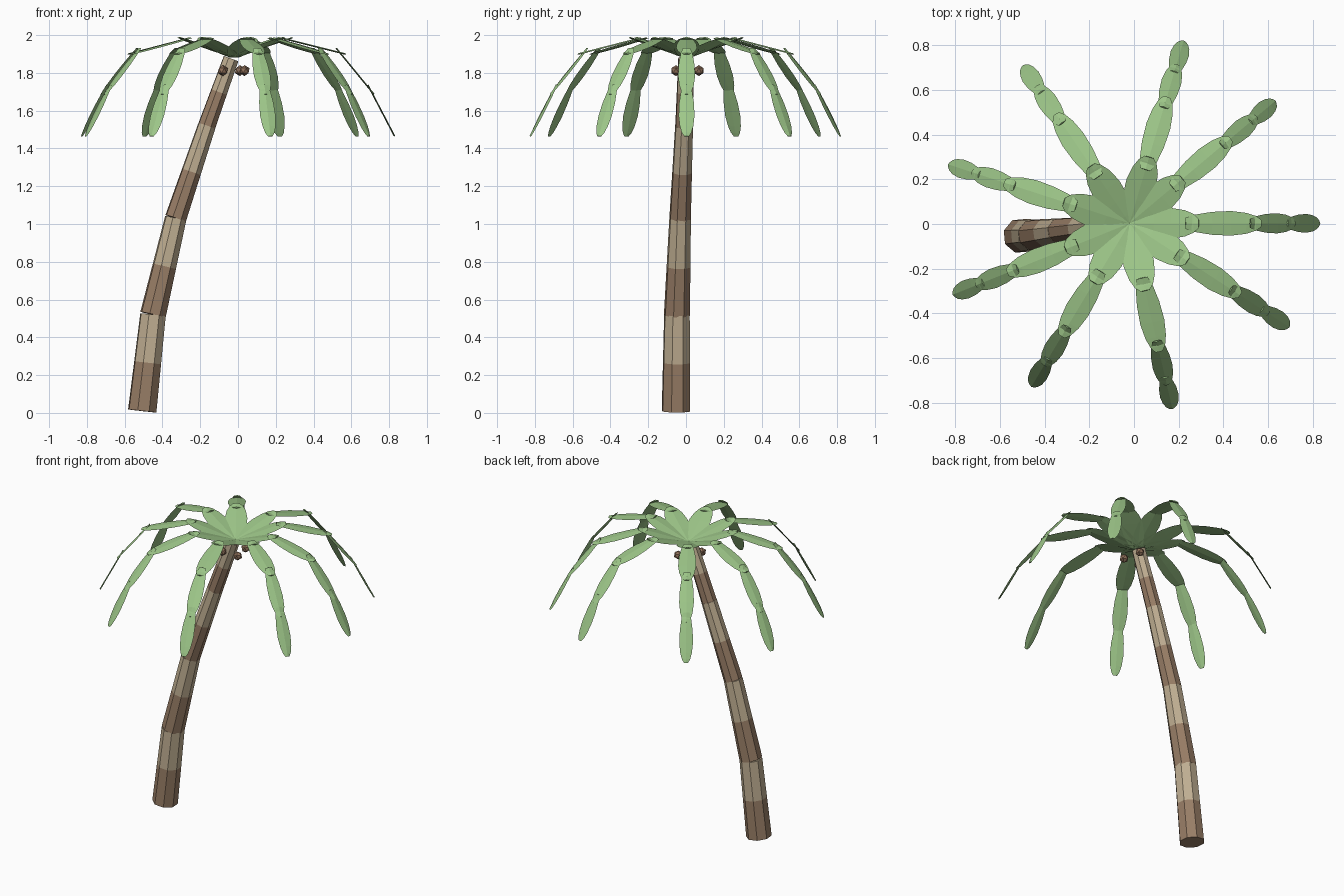
import bpy, bmesh, math
from mathutils import Vector, Matrix

if "Cube" in bpy.data.objects:
    bpy.data.objects.remove(bpy.data.objects["Cube"])


def material(name, rgb):
    m = bpy.data.materials.new(name)
    m.diffuse_color = (*rgb, 1)
    m.use_nodes = True
    m.node_tree.nodes["Principled BSDF"].inputs["Base Color"].default_value = m.diffuse_color
    return m


BROWN = material("bark_brown", (0.32, 0.21, 0.135))
TAN = material("bark_tan", (0.53, 0.43, 0.29))
GREEN = material("leaf_green", (0.34, 0.57, 0.25))
NUT = material("nut_brown", (0.27, 0.16, 0.10))


def finish(bm, name, mats):
    bmesh.ops.recalc_face_normals(bm, faces=bm.faces)
    me = bpy.data.meshes.new(name)
    bm.to_mesh(me)
    bm.free()
    for m in mats:
        me.materials.append(m)
    ob = bpy.data.objects.new(name, me)
    bpy.context.collection.objects.link(ob)
    return ob


# Trunk: four tapered octagonal lengths, each with a brown and a tan band
path = [Vector(p) for p in ((-0.507, -0.053, 0.01), (-0.45, -0.048, 0.52),
                            (-0.33, -0.031, 1.03), (-0.165, -0.01, 1.52),
                            (-0.037, 0.0, 1.875))]
radii = [0.079, 0.071, 0.059, 0.049, 0.043]
for i in range(4):
    a, b = path[i], path[i + 1]
    rot = (b - a).to_track_quat('Z', 'Y')
    bm = bmesh.new()
    rings = []
    for t in (0, 0.5, 1):
        r = radii[i] + (radii[i + 1] - radii[i]) * t
        ring = []
        for k in range(8):
            ang = math.radians(45 * k + 22.5)
            ring.append(bm.verts.new(a.lerp(b, t) + rot @ Vector((r * math.cos(ang), r * math.sin(ang), 0))))
        rings.append(ring)
    for j in range(2):
        for k in range(8):
            n = (k + 1) % 8
            f = bm.faces.new((rings[j][k], rings[j][n], rings[j + 1][n], rings[j + 1][k]))
            f.material_index = j
    bm.faces.new(rings[0][::-1])
    bm.faces.new(rings[2]).material_index = 1
    finish(bm, f"trunk_segment_{i + 1}", (BROWN, TAN))

# Fronds: four overlapping leaf blades following a drooping (radius, height) arc
arc = [(0.0, 1.885), (0.28, 1.978), (0.56, 1.908), (0.722, 1.71), (0.85, 1.465)]
blade_width = [0.069, 0.055, 0.045, 0.042]
outline = [(0, 0.45), (0.12, 0.7), (0.35, 0.93), (0.6, 1.0), (0.8, 0.85), (0.93, 0.6), (1, 0.3)]
OVERLAP = 0.03


def add_blade(bm, p, q, half):
    along = (q - p).normalized()
    up = Vector((-along.z, 0, along.x))
    rows = []
    for t, w in outline:
        c = p.lerp(q, t)
        side = Vector((0, half * w, 0))
        edge = c - up * 0.002
        rows.append([bm.verts.new(v) for v in (edge - side, c + up * 0.003, edge + side, c - up * 0.005)])
    for r, s in zip(rows, rows[1:]):
        for k in range(4):
            n = (k + 1) % 4
            bm.faces.new((r[k], r[n], s[n], s[k]))
    bm.faces.new(rows[0])
    bm.faces.new(rows[-1])


for n, ang in enumerate((0, 40, 73.5, 124, 162, 202, 239, 283, 327)):
    bm = bmesh.new()
    for i in range(4):
        p, q = (Vector((r, 0, z)) for r, z in arc[i:i + 2])
        d = (q - p).normalized() * OVERLAP
        add_blade(bm, p - d if i else p, q + d if i < 3 else q, blade_width[i])
    bm.transform(Matrix.Translation((-0.02, 0.003, 0)) @ Matrix.Rotation(math.radians(ang), 4, 'Z'))
    finish(bm, f"frond_{n + 1}", (GREEN,))

# Coconuts under the crown
for n, (x, y) in enumerate(((-0.08, -0.053), (0.035, -0.053), (0.01, 0.068))):
    bm = bmesh.new()
    bmesh.ops.create_icosphere(bm, subdivisions=1, radius=0.029,
                               matrix=Matrix.Translation((x, y, 1.812)))
    finish(bm, f"coconut_{n + 1}", (NUT,))
